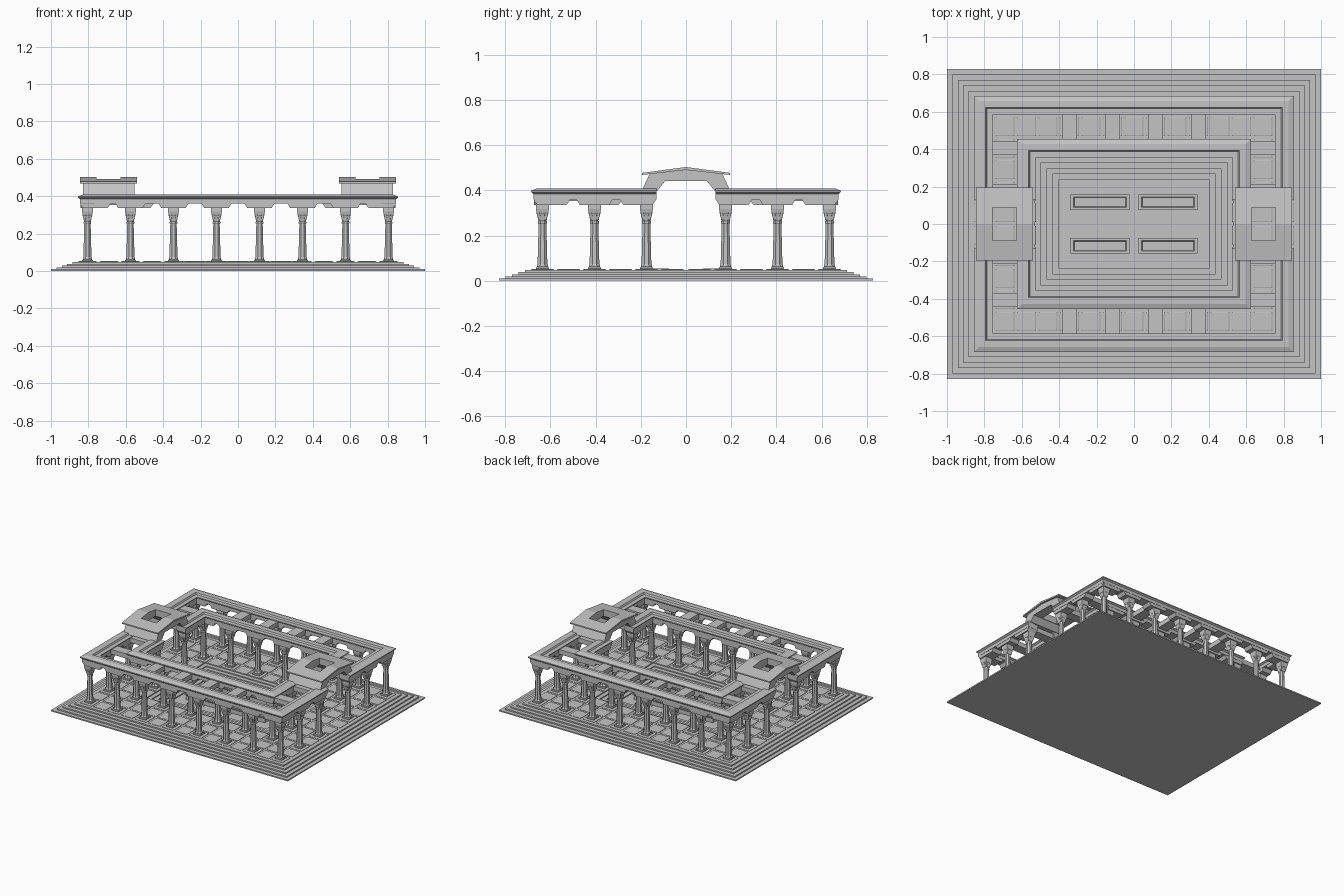
import bpy, bmesh, math
from mathutils import Vector

cube = bpy.data.objects.get("Cube")
if cube:
    bpy.data.objects.remove(cube)

stone = bpy.data.materials.new("grey_stone")
stone.use_nodes = True
COLOUR = (0.55, 0.55, 0.55, 1)
stone.diffuse_color = COLOUR
stone.node_tree.nodes["Principled BSDF"].inputs["Base Color"].default_value = COLOUR


def finish(name, bm):
    bmesh.ops.recalc_face_normals(bm, faces=bm.faces)
    mesh = bpy.data.meshes.new(name)
    bm.to_mesh(mesh)
    bm.free()
    mesh.materials.append(stone)
    return place(name, mesh)


def place(name, mesh, loc=(0, 0, 0), turn=0):
    ob = bpy.data.objects.new(name, mesh)
    ob.location = loc
    ob.rotation_euler.z = turn
    bpy.context.collection.objects.link(ob)
    return ob


def loft(bm, loops):
    """Skin a row of equal point loops and cap both ends."""
    rows = [[bm.verts.new(p) for p in loop] for loop in loops]
    n = len(rows[0])
    for a, b in zip(rows, rows[1:]):
        for i in range(n):
            j = (i + 1) % n
            bm.faces.new((a[i], a[j], b[j], b[i]))
    bm.faces.new(rows[0])
    bm.faces.new(rows[-1])


def rect(hx, hy, z, cx=0, cy=0):
    return [(cx + sx * hx, cy + sy * hy, z) for sx, sy in ((-1, -1), (1, -1), (1, 1), (-1, 1))]


def box(bm, cx, cy, hx, hy, z0, z1):
    loft(bm, [rect(hx, hy, z0, cx, cy), rect(hx, hy, z1, cx, cy)])


def ngon(r, z, n=8):
    return [(r * math.cos((i + .5) * math.tau / n), r * math.sin((i + .5) * math.tau / n), z)
            for i in range(n)]


def prism(name, profile, x0, x1):
    """Extrude a y-z outline along x."""
    bm = bmesh.new()
    loft(bm, [[(x, y, z) for y, z in profile] for x in (x0, x1)])
    return finish(name, bm)


# Stepped platform with a sunken court
STEP, RISE, DECK = 0.029, 0.0095, 0.0475
loops = []
for i in range(5):
    hx, hy = 1 - i * STEP, 0.828 - i * STEP
    loops += [rect(hx, hy, i * RISE), rect(hx, hy, (i + 1) * RISE)]
for i in range(5):
    hx, hy = 0.528 - i * 0.031, 0.36 - i * 0.031
    loops += [rect(hx, hy, DECK - i * RISE * .85), rect(hx, hy, DECK - (i + 1) * RISE * .85)]
bm = bmesh.new()
loft(bm, loops)
finish("platform", bm)

# Paving tiles around the court
PITCH = 0.115
row_y = [s * (0.06 + PITCH * k) for k in range(6) for s in (-1, 1)]
bm = bmesh.new()
for i in range(-7, 8):
    for y in row_y:
        if abs(i) >= 5 or abs(y) > 0.4:
            c = (i * PITCH, y)
            loft(bm, [rect(.05, .05, .045, *c), rect(.05, .05, .05, *c), rect(.046, .046, .052, *c)])
finish("paving_tiles", bm)

# Court floor slabs
bm = bmesh.new()
for i in range(-3, 4):
    box(bm, i * PITCH, 0, 0.056, 0.232, 0.005, 0.009)
finish("court_slabs", bm)

# Four long planters
for sx in (-1, 1):
    for sy in (-1, 1):
        bm = bmesh.new()
        c = (sx * 0.182, sy * 0.117)
        steps = ((.150, .034, .008), (.150, .034, .04), (.157, .042, .046), (.157, .042, .054),
                 (.142, .028, .054), (.137, .024, .046))
        loft(bm, [rect(hx, hy, z, *c) for hx, hy, z in steps])
        finish("planter", bm)

# Column with square plinth, tapered shaft and flared capital
bm = bmesh.new()
loft(bm, [rect(.029, .029, .047), rect(.029, .029, .057), rect(.025, .025, .062)])
loft(bm, [ngon(r, z) for r, z in ((.027, .06), (.027, .068), (.0235, .074), (.0185, .25),
                                  (.022, .255), (.022, .262), (.019, .266))])
loft(bm, [ngon(r, z) for r, z in ((.019, .262), (.024, .285), (.029, .300), (.026, .308), (.03, .318))])
loft(bm, [rect(w, w, z) for w, z in ((.018, .268), (.025, .300), (.029, .318), (.029, .336))])
column = finish("column", bm)

# Bracket block on each column, long enough to support the beams
bm = bmesh.new()
prof = ((-.082, .362), (-.065, .336), (.065, .336), (.082, .362))
loft(bm, [[(x, y, z) for x, z in prof] for y in (-.038, .038)])
bracket = finish("bracket", bm)

OX, OY, IX, IY, GY = 0.805, 0.635, 0.575, 0.405, 0.175
spots = []
for sy in (-1, 1):
    for k in range(4):
        spots.append(((0.115 + 0.23 * k), OY * sy, "x" if k < 3 else "corner"))
    for k in range(3):
        spots.append(((0.115 + 0.23 * k), IY * sy, "x" if k < 2 else "corner"))
    spots += [(OX, IY * sy, "y"), (OX, GY * sy, "y"), (IX, GY * sy, "y")]


def add_bracket(x, y, axis):
    # Corner and end blocks stop short at the outer face of the beam
    sgn = Vector((math.copysign(1, x), math.copysign(1, y)))
    off = 0
    if axis == "corner":
        off = 0.042
    elif abs(y) == GY:
        off = -0.037
    if axis in ("x", "corner"):
        place("bracket", bracket.data, (x - sgn.x * off, y, 0), 0)
    if axis in ("y", "corner"):
        place("bracket", bracket.data, (x, y - sgn.y * off, 0), math.pi / 2)


for x, y, axis in spots:
    for sx in (-1, 1):
        place("column", column.data, (sx * x, y, 0))
        add_bracket(sx * x, y, axis)
bpy.data.objects.remove(column)
bpy.data.objects.remove(bracket)

# U-shaped beams with a moulded cornice, outer and inner, front and back
BEAM = ((.04, .36), (.04, .384), (.05, .392), (.05, .399), (.022, .409), (-.012, .409),
        (-.018, .397), (-.05, .397), (-.05, .391), (-.04, .384), (-.04, .36))
for name, bx, by in (("outer_beam", OX, OY), ("inner_beam", IX, IY)):
    for sy in (-1, 1):
        bm = bmesh.new()
        ends = ((-1, 0), (-1, 1), (1, 1), (1, 0))
        loft(bm, [[(sx * (bx + o), sy * ((by + o) if corner else 0.13), z) for o, z in BEAM]
                  for sx, corner in ends])
        finish(name, bm)

# Cross beams joining the two colonnades
bm = bmesh.new()
for sy in (-1, 1):
    for x in (-.345, -.115, .115, .345):
        box(bm, x, sy * (OY + IY) / 2, .038, .09, .352, .388)
    for sx in (-1, 1):
        for y in (IY, GY):
            box(bm, sx * (OX + IX) / 2, sy * y, .09, .036, .352, .388)
finish("cross_beams", bm)

# Arched side pavilions with a low gable and an open skylight
ARCH = ((-.195, .40), (-.16, .475), (0, .492), (.16, .475), (.195, .40),
        (.125, .40), (.092, .441), (-.092, .441), (-.125, .40))
GABLE = ((-.195, .468), (-.195, .477), (0, .503), (.195, .477), (.195, .468), (0, .49))
for sx in (-1, 1):
    cx = sx * 0.692
    bm = bmesh.new()
    box(bm, cx, 0, .065, .088, .42, .56)
    cutter = finish("skylight_cutter", bm)
    cutter.hide_render = True
    for name, prof, half in (("pavilion_arch", ARCH, .138), ("pavilion_roof", GABLE, .152)):
        ob = prism(name, prof, cx - half, cx + half)
        mod = ob.modifiers.new("skylight", "BOOLEAN")
        mod.operation, mod.solver, mod.object = "DIFFERENCE", "EXACT", cutter
        bpy.context.view_layer.objects.active = ob
        bpy.ops.object.modifier_apply(modifier=mod.name)
    bpy.data.objects.remove(cutter)
